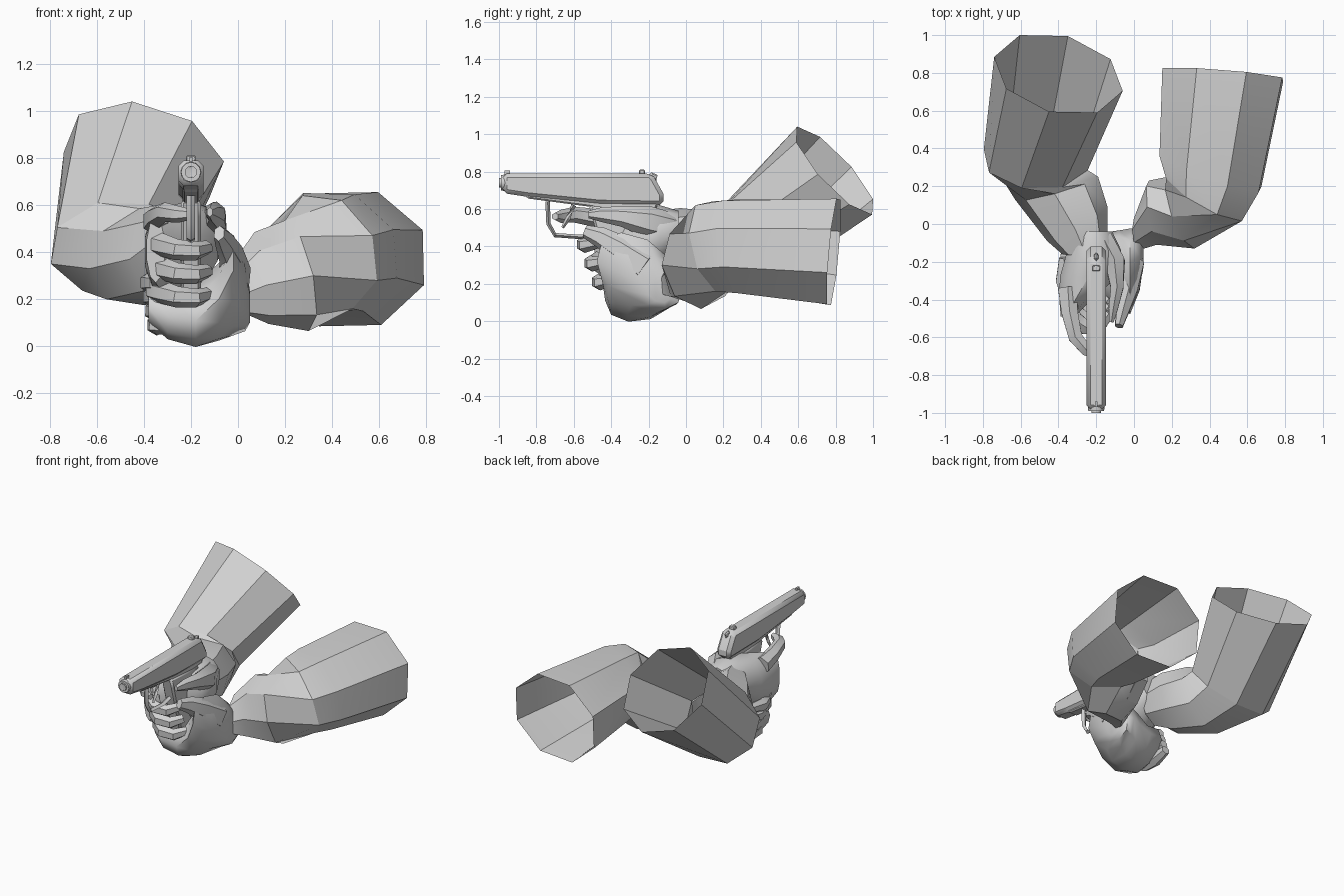
import bpy
import bmesh
from math import cos, sin, pi, radians
from mathutils import Vector

start_cube = bpy.data.objects.get("Cube")
if start_cube:
    bpy.data.objects.remove(start_cube, do_unlink=True)

grey = bpy.data.materials.new("light grey")
grey.use_nodes = True
grey.diffuse_color = (0.65, 0.65, 0.65, 1)
grey.node_tree.nodes["Principled BSDF"].inputs["Base Color"].default_value = grey.diffuse_color

GUN_X = -0.2


def finish(name, mesh_builder, angle=30, bevel=0.0):
    mesh = bpy.data.meshes.new(name)
    mesh_builder.to_mesh(mesh)
    mesh_builder.free()
    mesh.materials.append(grey)
    part = bpy.data.objects.new(name, mesh)
    bpy.context.collection.objects.link(part)
    if bevel:
        modifier = part.modifiers.new("edge bevel", "BEVEL")
        modifier.width = bevel
        modifier.segments = 1
    bpy.ops.object.select_all(action="DESELECT")
    part.select_set(True)
    bpy.context.view_layer.objects.active = part
    bpy.ops.object.shade_smooth_by_angle(angle=radians(angle))
    return part


def loft(name, rings, sides=8, capped=True, angle=35):
    """Skin a row of elliptical rings, each given as centre and two half axes."""
    bm = bmesh.new()
    rows = []
    for centre, up, across in rings:
        centre, up, across = Vector(centre), Vector(up), Vector(across)
        turns = [2 * pi * i / sides for i in range(sides)]
        rows.append([bm.verts.new(centre + up * cos(t) + across * sin(t)) for t in turns])
    for row, following in zip(rows, rows[1:]):
        for i in range(sides):
            j = (i + 1) % sides
            bm.faces.new((row[i], row[j], following[j], following[i]))
    if capped:
        bm.faces.new(rows[0])
        bm.faces.new(rows[-1])
    bmesh.ops.recalc_face_normals(bm, faces=bm.faces)
    return finish(name, bm, angle)


def tube(name, path, radii, sides=6, angle=35, flat=1.0):
    """Sweep a round section along a path; flat narrows it sideways."""
    points = [Vector(p) for p in path]
    rings = []
    for i, point in enumerate(points):
        along = (points[min(i + 1, len(points) - 1)] - points[max(i - 1, 0)]).normalized()
        guide = Vector((0, 0, 1)) if abs(along.z) < 0.9 else Vector((0, 1, 0))
        side = along.cross(guide).normalized()
        rings.append((point, side.cross(along) * radii[i], side * radii[i] * flat))
    return loft(name, rings, sides, angle=angle)


def slab(name, profile, width, bevel=0.0):
    """Extrude a side outline (y, z) evenly about the pistol's middle plane."""
    bm = bmesh.new()
    face = bm.faces.new([bm.verts.new((GUN_X - width / 2, y, z)) for y, z in profile])
    grown = bmesh.ops.extrude_face_region(bm, geom=[face])["geom"]
    moved = [g for g in grown if isinstance(g, bmesh.types.BMVert)]
    bmesh.ops.translate(bm, verts=moved, vec=(width, 0, 0))
    bmesh.ops.recalc_face_normals(bm, faces=bm.faces)
    return finish(name, bm, 20, bevel)


def block(name, y_range, z_range, width, bevel=0.0):
    (y0, y1), (z0, z1) = y_range, z_range
    return slab(name, [(y0, z0), (y1, z0), (y1, z1), (y0, z1)], width, bevel)


# Sleeves, open at the back
right_cuff = ((-.52, .34, .42), (-.075, -.15, .19), (.275, -.055, .07))
left_cuff = ((.38, .15, .4), (.06, -.1, .22), (.21, -.09, -.12))
loft("right_sleeve", [((-.4, .795, .805), (-.05, -.2, .235), (.34, -.09, -.02)), right_cuff], capped=False)
loft("left_sleeve", [
    ((.47, .79, .37), (.125, .015, .285), (.32, -.035, -.11)),
    ((.405, .28, .4), (.09, -.08, .245), (.27, -.08, -.11)),
    left_cuff], capped=False)

# Wrists, from the sleeve cuffs to the hands
loft("right_wrist", [
    right_cuff,
    ((-.41, .19, .38), (-.01, -.03, .205), (.22, .06, .05)),
    ((-.3, 0, .4), (-.01, -.03, .205), (.16, .09, .03)),
    ((-.26, -.13, .43), (0, -.02, .16), (.12, .03, 0)),
], capped=False)
loft("left_wrist", [
    left_cuff,
    ((.25, .06, .3), (-.05, -.02, .235), (.07, -.19, 0)),
    ((.1, .06, .29), (-.03, .03, .195), (.02, -.17, -.03)),
    ((.02, -.05, .25), (-.03, .02, .12), (0, -.09, -.03)),
], capped=False)

# Right palm behind and beside the grip
loft("right_palm", [
    ((-.22, -.04, .49), (0, 0, .1), (.11, 0, 0)),
    ((-.21, -.14, .46), (0, 0, .16), (.15, 0, 0)),
    ((-.24, -.28, .42), (0, 0, .19), (.16, 0, 0)),
    ((-.31, -.4, .4), (0, 0, .19), (.09, 0, 0)),
    ((-.35, -.49, .41), (0, 0, .14), (.04, 0, 0)),
], sides=10, angle=45)

# Left palm: a slanting heel beside the grip, cupped under the right hand
loft("left_palm", [
    ((.05, -.14, .17), (0, -.06, .05), (0, .04, .05)),
    ((.03, -.19, .22), (0, -.15, .12), (0, .07, .1)),
    ((-.02, -.25, .26), (0, -.2, .17), (0, .11, .13)),
    ((-.08, -.24, .19), (0, -.16, .11), (0, .13, .13)),
    ((-.18, -.24, .13), (0, -.15, .06), (0, .12, .12)),
    ((-.3, -.26, .16), (0, -.13, .05), (0, .11, .12)),
    ((-.38, -.28, .19), (0, -.09, .03), (0, .07, .08)),
], sides=10, angle=50)

# Thumbs lying along the near side of the grip
tube("left_thumb", [(-.01, -.22, .29), (-.03, -.36, .39), (-.06, -.46, .45), (-.08, -.54, .48)],
     [.1, .075, .055, .035], flat=.7)
tube("right_thumb", [(-.16, -.08, .5), (-.1, -.2, .53), (-.09, -.34, .56), (-.11, -.45, .57), (-.12, -.52, .57)],
     [.08, .085, .055, .04, .02], flat=.7)

# Right fingers wrapped around the grip
for i, finger in enumerate(("middle", "ring", "little")):
    z, back = .42 - .1 * i, .04 * i
    tube("right_" + finger + "_finger", [
        (-.35, back - .42, z + .02), (-.32, back - .5, z + .01), (-.26, back - .545, z - .01),
        (-.18, back - .54, z - .015), (-.13, back - .47, z)],
        [.05, .05, .045, .04, .03])

# Left fingers lapping over the outer side of the right hand
for i, finger in enumerate(("index", "middle", "ring", "little")):
    z, back = .27 - .06 * i, .03 * i
    tube("left_" + finger + "_finger", [
        (-.29, back - .43, z - .01), (-.345, back - .39, z),
        (-.375 + .01 * i, back - .3, z), (-.37 + .01 * i, back - .18, z + .02)],
        [.03, .04, .045, .03])

# Index finger reaching the trigger
tube("right_index_finger", [(-.35, -.34, .53), (-.34, -.47, .55), (-.31, -.6, .57), (-.25, -.67, .56), (-.19, -.7, .56)],
     [.06, .05, .042, .035, .02])

# Pistol slide, frame and grip
slab("slide", [(-.98, .685), (-.98, .79), (-.19, .79), (-.17, .77),
               (-.12, .68), (-.12, .62), (-.46, .625), (-.85, .665)], .105, .022)
slab("frame", [(-.88, .68), (-.84, .655), (-.5, .61), (-.42, .58), (-.16, .6), (-.14, .66)], .07, .008)
slab("grip", [(-.52, .62), (-.5, .55), (-.39, .14), (-.2, .13), (-.27, .4), (-.2, .6)], .085, .012)
block("magazine_base", (-.4, -.2), (.12, .145), .09, .005)

# Trigger guard and trigger
guard_line = ((-.74, .64), (-.735, .52), (-.7, .46), (-.56, .45), (-.47, .47))
tube("trigger_guard", [(GUN_X, y, z) for y, z in guard_line], [.012] * 5, sides=4, flat=1.5)
tube("trigger", [(GUN_X, -.6, .62), (GUN_X, -.63, .55), (GUN_X, -.66, .5)], [.015, .014, .008], sides=4)

# Muzzle, bore rim, sights and hammer
tube("muzzle", [(GUN_X, -.94, .74), (GUN_X, -.99, .74)], [.045, .042], sides=12)
tube("bore_rim", [(GUN_X, -.97, .74), (GUN_X, -1, .74), (GUN_X, -.992, .74)], [.026, .026, .016], sides=12)
block("front_sight", (-.97, -.94), (.785, .805), .014)
block("rear_sight", (-.25, -.22), (.785, .81), .04, .004)
tube("hammer", [(GUN_X, -.2, .74), (GUN_X, -.17, .775), (GUN_X, -.155, .77)], [.03, .025, .012], flat=.5)
